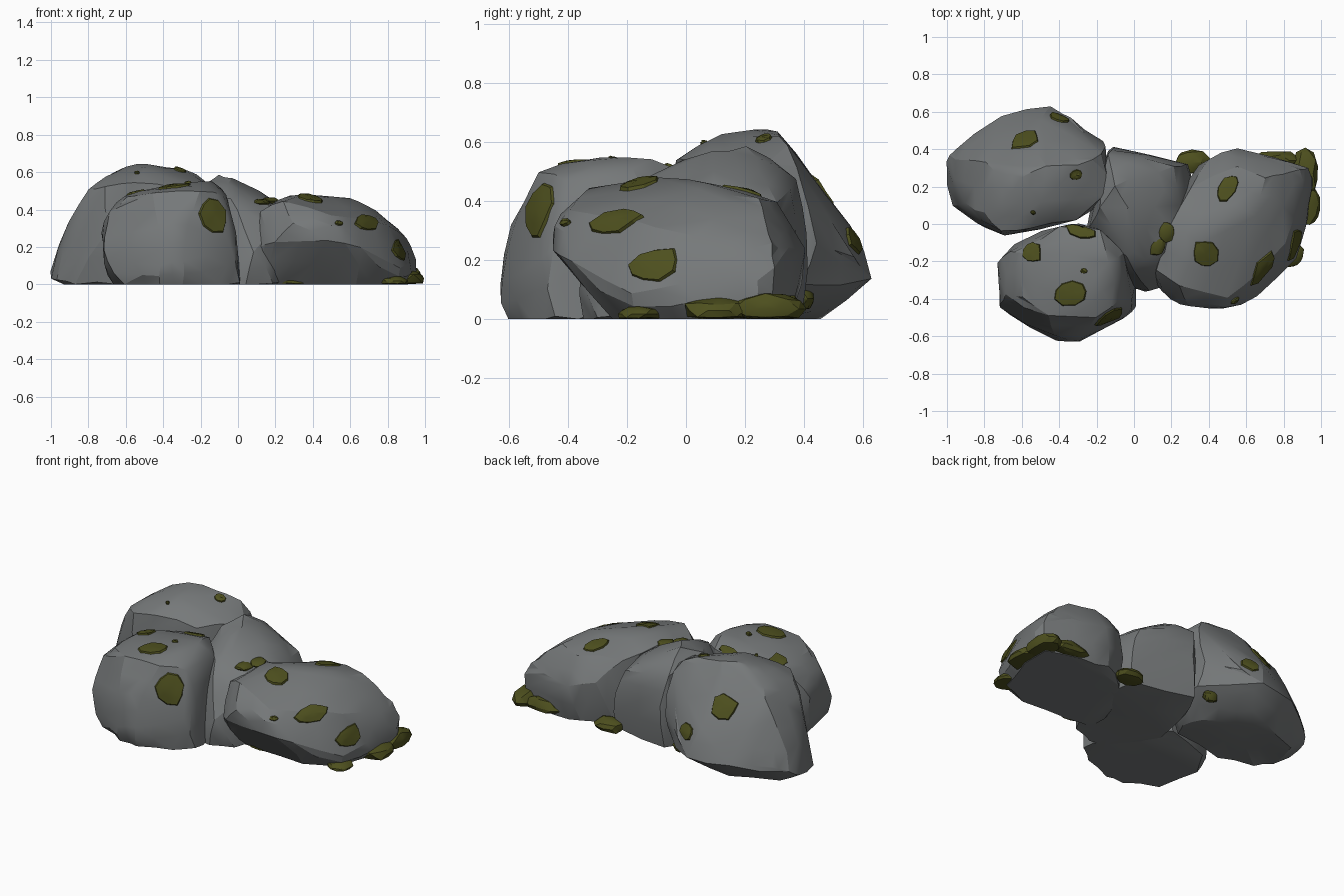
import bpy, bmesh, math, random
from mathutils import Vector
from mathutils.bvhtree import BVHTree

if "Cube" in bpy.data.objects:
    bpy.data.objects.remove(bpy.data.objects["Cube"])

random.seed(7)


def material(name, rgb):
    m = bpy.data.materials.new(name)
    m.diffuse_color = (*rgb, 1)
    m.use_nodes = True
    m.node_tree.nodes["Principled BSDF"].inputs["Base Color"].default_value = m.diffuse_color
    return m


STONE = material("grey stone", (0.18, 0.19, 0.193))
MOSS = material("olive moss", (0.075, 0.079, 0.013))


def finish(bm, name, mat):
    bmesh.ops.recalc_face_normals(bm, faces=bm.faces)
    me = bpy.data.meshes.new(name)
    bm.to_mesh(me)
    me.materials.append(mat)
    ob = bpy.data.objects.new(name, me)
    bpy.context.collection.objects.link(ob)
    return ob


def boulder(name, foot, shoulder, crown):
    """Hull of a footprint, a widest band and a crown, worn down and chipped."""
    bm = bmesh.new()
    for p in [(x, y, 0) for x, y in foot] + shoulder + crown:
        bm.verts.new(p)
    bmesh.ops.convex_hull(bm, input=bm.verts[:])
    bmesh.ops.delete(bm, geom=[v for v in bm.verts if not v.link_faces], context='VERTS')
    mid = sum((v.co for v in bm.verts), Vector()) / len(bm.verts)
    bmesh.ops.subdivide_edges(bm, edges=bm.edges[:], cuts=1, use_grid_fill=True)
    bmesh.ops.triangulate(bm, faces=bm.faces[:])
    bmesh.ops.smooth_vert(bm, verts=bm.verts[:], factor=0.25,
                          use_axis_x=True, use_axis_y=True, use_axis_z=True)
    for v in bm.verts:
        low = v.co.z < 0.012
        v.co.x = mid.x + (v.co.x - mid.x) * 1.025
        v.co.y = mid.y + (v.co.y - mid.y) * 1.025
        v.co.z *= 1.01
        v.co += Vector([random.uniform(-0.007, 0.007) for _ in range(3)])
        v.co.z = 0 if low else max(v.co.z, 0)
    bm.normal_update()
    tree = BVHTree.FromBMesh(bm)
    finish(bm, name, STONE)
    bm.free()
    return tree


def moss_patch(name, tree, centre, ru, rv, turn=0):
    """Thin ragged pad that follows the stone below it."""
    loc, nor, _, _ = tree.find_nearest(Vector(centre))
    flat = Vector((0, 0, 1)).cross(nor)
    if flat.length > 0.5:
        u = flat.normalized()
    else:
        u = (Vector((1, 0, 0)) - nor * nor.x).normalized()
    w = nor.cross(u)
    n = 9
    ragged = [random.uniform(0.85, 1.2) for _ in range(n)]
    bm = bmesh.new()

    def point(fr, k, lift):
        a = 2 * math.pi * k / n
        x, y = ru * fr * ragged[k] * math.cos(a), rv * fr * ragged[k] * math.sin(a)
        c, s = math.cos(turn), math.sin(turn)
        q = loc + u * (x * c - y * s) + w * (x * s + y * c)
        hit, hn, _, _ = tree.find_nearest(q)
        return bm.verts.new(hit + hn * lift)

    top = bm.verts.new(loc + nor * 0.013)
    rings = [[point(f, k, h + random.uniform(-0.003, 0.003)) for k in range(n)]
             for f, h in ((0.5, 0.012), (0.9, 0.009), (1.0, -0.005))]
    for k in range(n):
        j = (k + 1) % n
        bm.faces.new((top, rings[0][k], rings[0][j]))
        for a, b in zip(rings, rings[1:]):
            bm.faces.new((a[k], b[k], b[j], a[j]))
    finish(bm, name, MOSS)
    bm.free()


def moss_clump(name, centre, size):
    """Lumpy mound of moss resting on the ground or in a crevice."""
    bm = bmesh.new()
    bmesh.ops.create_icosphere(bm, subdivisions=2, radius=1)
    for v in bm.verts:
        k = random.uniform(0.82, 1.05)
        v.co = Vector([c + s * d * k for c, s, d in zip(centre, size, v.co)])
        v.co.z = max(v.co.z, 0.003)
    finish(bm, name, MOSS)
    bm.free()


# Boulders
back = boulder(
    "tall_back_boulder",
    [(-.98, .1), (-.88, .04), (-.65, -.03), (-.3, .03), (-.26, .12), (-.3, .24),
     (-.47, .36), (-.62, .44), (-.9, .34)],
    [(-1, .3, .03), (-.99, .37, .08), (-.9, .43, .12), (-.7, .59, .13), (-.46, .64, .13),
     (-.36, .57, .2), (-.16, .43, .25), (-.38, .51, .07), (-.15, .39, .1), (-.15, .14, .08),
     (-.9, .1, .34), (-.9, .34, .31), (-.7, -.065, .3), (-.5, .56, .3)],
    [(-.8, .06, .5), (-.8, .32, .49), (-.7, -.04, .53), (-.55, -.02, .55), (-.55, .41, .49),
     (-.7, .12, .575), (-.7, .28, .57), (-.6, .25, .62), (-.47, .31, .645), (-.3, .32, .61),
     (-.16, .37, .54), (-.15, .15, .54), (-.3, .03, .53), (-.5, .12, .62)])
front = boulder(
    "front_boulder",
    [(-.67, -.22), (-.62, -.5), (-.42, -.6), (-.3, -.61), (-.1, -.53), (0, -.45),
     (0, -.3), (-.05, -.15), (-.3, 0), (-.6, -.08)],
    [(-.71, -.22, .1), (-.71, -.46, .12), (-.72, -.43, .25), (-.72, -.2, .28),
     (-.4, -.63, .1), (-.3, -.625, .12), (-.42, -.59, .3), (-.28, -.58, .32),
     (-.02, -.4, .28), (-.03, -.48, .2)],
    [(-.69, -.38, .38), (-.67, -.15, .4), (-.59, -.4, .46), (-.45, -.5, .5), (-.2, -.5, .5),
     (-.6, -.15, .48), (-.38, -.01, .5), (-.18, -.03, .53), (-.13, -.2, .55),
     (-.08, -.42, .48), (-.25, -.35, .54), (-.06, -.15, .46)])
middle = boulder(
    "middle_boulder",
    [(-.26, 0), (-.2, .2), (-.13, .4), (0, .34), (.3, .32), (.36, 0), (.2, -.3),
     (.05, -.35), (-.12, -.3), (-.28, -.12)],
    [(.08, -.355, .18), (.29, .32, .22), (-.13, .4, .3), (-.24, -.02, .4), (.2, -.25, .3)],
    [(-.14, .39, .5), (-.18, .08, .53), (-.1, .2, .58), (-.04, .1, .57), (-.06, -.1, .5),
     (0, -.25, .4), (.06, .25, .5), (.16, -.14, .42), (.22, .3, .39), (0, .34, .46),
     (.06, -.2, .43), (.25, .1, .42)])
right = boulder(
    "right_boulder",
    [(.13, -.22), (.3, -.23), (.65, -.25), (.84, -.17), (.92, .1), (.93, .29), (.7, .34),
     (.5, .36), (.3, .27), (.15, 0)],
    [(.11, -.3, .2), (.2, -.4, .22), (.5, -.46, .25), (.65, -.4, .2), (.87, -.19, .08),
     (.91, -.03, .12), (.95, .2, .08), (.93, .29, .17), (.54, .4, .24), (.75, .34, .24),
     (.4, .345, .29), (.3, -.43, .32)],
    [(.12, -.25, .4), (.25, -.33, .45), (.5, -.4, .37), (.65, -.28, .35), (.8, -.1, .32),
     (.9, .15, .24), (.88, .29, .25), (.8, .27, .34), (.65, .05, .44), (.7, .25, .4),
     (.55, .3, .4), (.35, -.1, .485), (.55, .1, .46), (.3, .2, .41), (.2, 0, .45)])

# Moss pads on the stones: tree, centre, two radii, turn
pads = [
    (back, (-.58, .45, .43), .08, .075, .3), (back, (-.4, .57, .27), .055, .05, 0),
    (back, (-.31, .26, .62), .035, .03, 0), (back, (-.54, .06, .6), .014, .012, 0),
    (front, (-.34, -.37, .54), .09, .065, .1), (front, (-.13, -.5, .37), .08, .095, .3),
    (front, (-.55, -.15, .5), .055, .06, 0), (front, (-.29, -.03, .52), .09, .04, -.4),
    (front, (-.27, -.25, .55), .02, .015, 0),
    (right, (.385, -.165, .48), .07, .08, .2), (right, (.5, .2, .45), .045, .09, -.6),
    (right, (.67, -.22, .32), .11, .055, .3), (right, (.85, -.11, .18), .095, .065, .2),
    (right, (.54, -.41, .33), .025, .015, 0),
]
for i, (tree, c, ru, rv, turn) in enumerate(pads):
    moss_patch(f"moss_pad_{i + 1}", tree, c, ru, rv, turn)

# Moss mounds around the foot and in the crevice between the stones
mounds = [
    ((.91, .11, .03), (.1, .13, .05)), ((.915, .27, .035), (.08, .14, .06)),
    ((.76, .34, .035), (.13, .055, .05)), ((.31, .33, .03), (.1, .07, .05)),
    ((.3, -.2, .025), (.11, .06, .045)), ((.83, -.16, .018), (.08, .08, .03)),
    ((-.24, .4, .07), (.05, .04, .04)),
    ((.12, -.11, .435), (.055, .065, .022)), ((.17, -.04, .445), (.055, .06, .022)),
]
for i, (c, s) in enumerate(mounds):
    moss_clump(f"moss_mound_{i + 1}", c, s)

# Soft facets with crisp breaks
for ob in bpy.context.collection.objects:
    ob.select_set(True)
    bpy.context.view_layer.objects.active = ob
bpy.ops.object.shade_smooth_by_angle(angle=math.radians(22))
